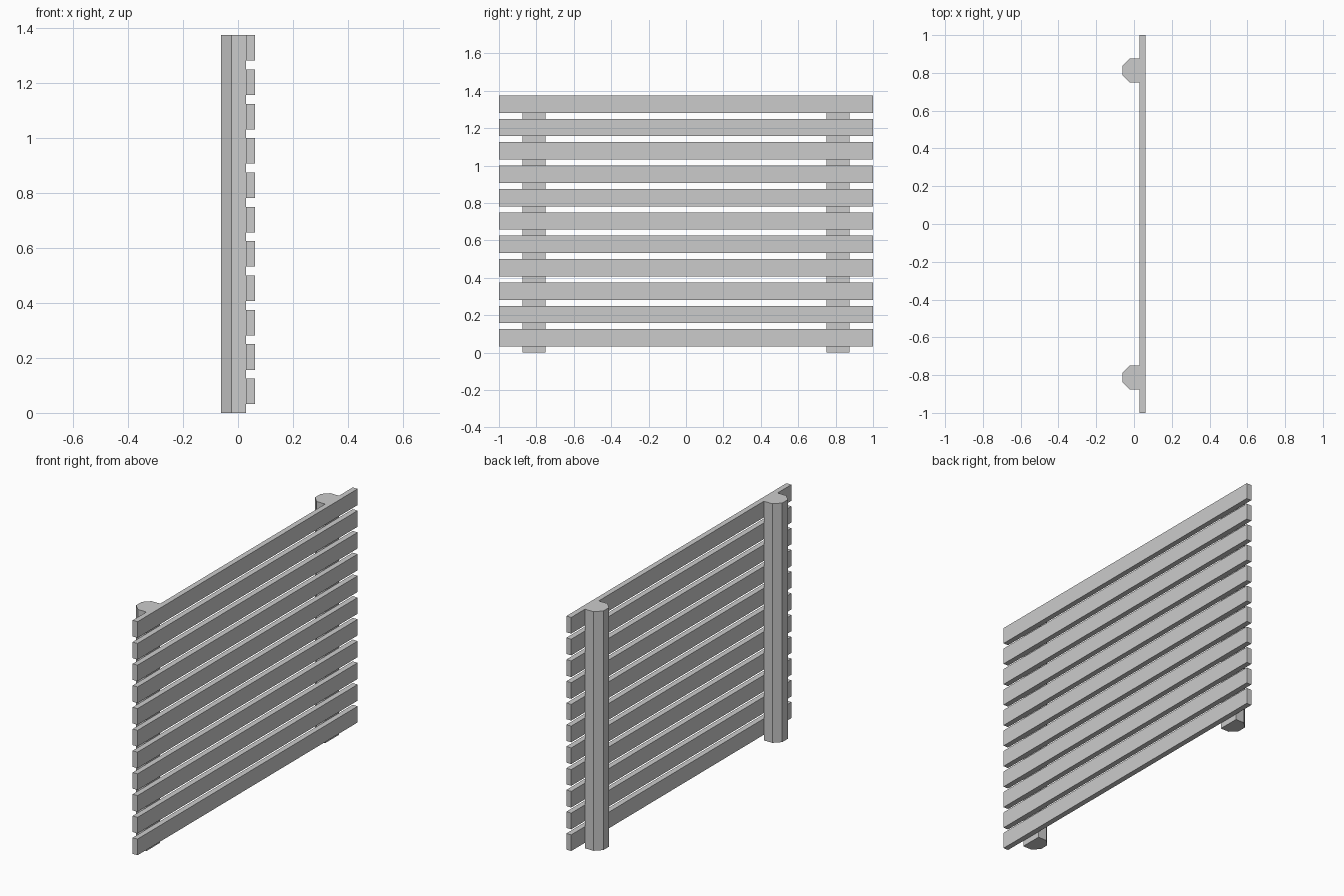
import bpy, bmesh

if "Cube" in bpy.data.objects:
    bpy.data.objects.remove(bpy.data.objects["Cube"])

JOINT = 0.03          # plane where slats meet posts
BACK, FACE = -0.061, 0.061
HEIGHT = 1.375


def prism(name, profile, z0, z1):
    """Extrude an XY outline from z0 up to z1."""
    bm = bmesh.new()
    base = bm.faces.new([bm.verts.new((x, y, z0)) for x, y in profile])
    up = bmesh.ops.extrude_face_region(bm, geom=[base])["geom"]
    bmesh.ops.translate(bm, vec=(0, 0, z1 - z0),
                        verts=[v for v in up if isinstance(v, bmesh.types.BMVert)])
    bmesh.ops.recalc_face_normals(bm, faces=bm.faces)
    mesh = bpy.data.meshes.new(name)
    bm.to_mesh(mesh)
    bm.free()
    obj = bpy.data.objects.new(name, mesh)
    bpy.context.collection.objects.link(obj)
    return obj


# Posts: octagonal section cut flat where the slats are fixed
W, C = 0.0625, 0.0366   # half width, chamfer
for side, yc in (("left", -0.8125), ("right", 0.8125)):
    outline = [(JOINT, -W), (JOINT, W), (BACK + C, W),
               (BACK, W - C), (BACK, C - W), (BACK + C, -W)]
    prism(f"post_{side}", [(x, y + yc) for x, y in outline], 0, HEIGHT)

# Horizontal slats, the top one flush with the post tops
for i in range(11):
    top = HEIGHT - 0.125 * i
    prism(f"slat_{i + 1:02d}",
          [(JOINT, -1), (FACE, -1), (FACE, 1), (JOINT, 1)], top - 0.093, top)
